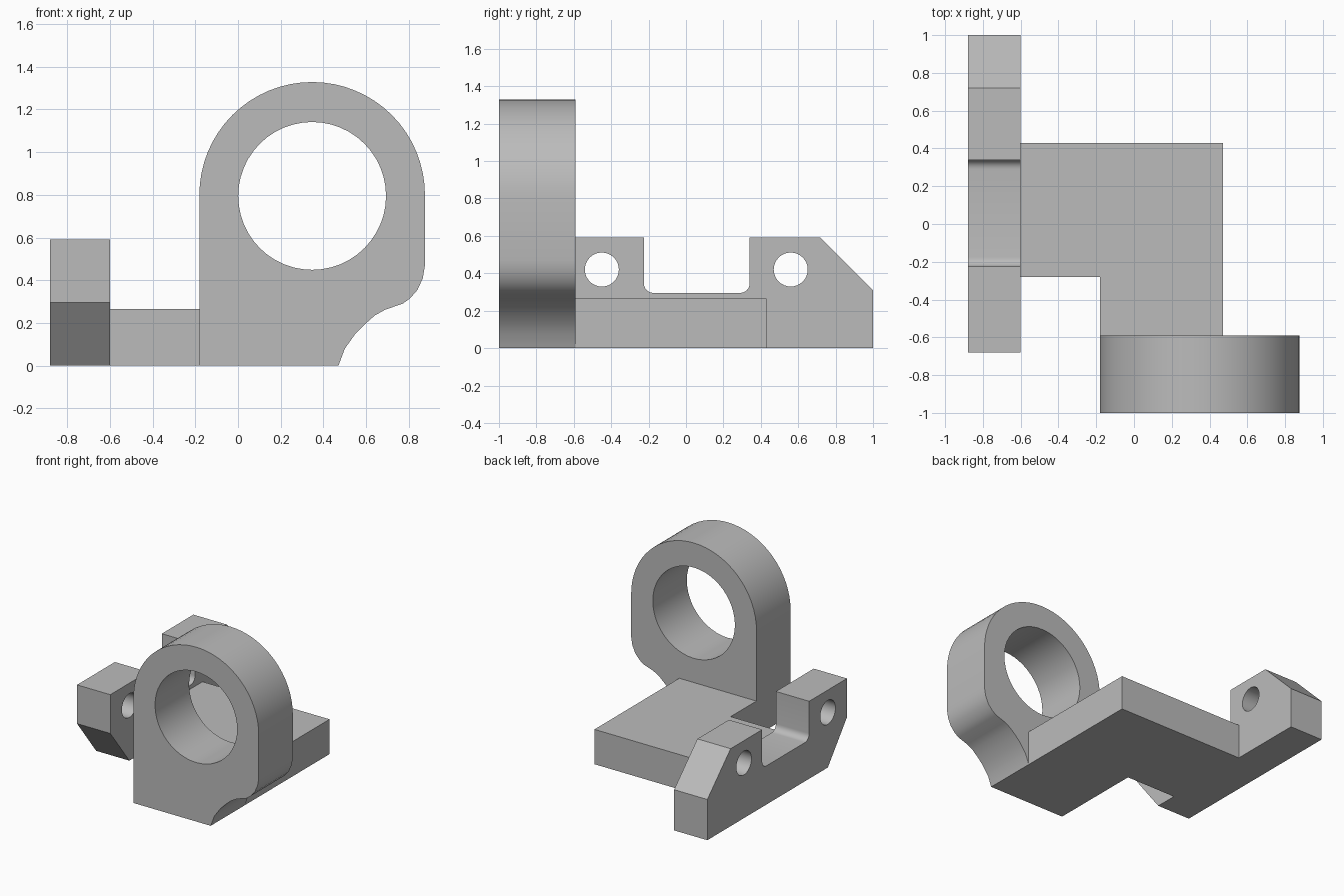
import bpy, bmesh
from math import sin, cos, radians
from mathutils import Vector

cube = bpy.data.objects.get("Cube")
if cube:
    bpy.data.objects.remove(cube, do_unlink=True)

GREY = (0.5, 0.5, 0.5, 1.0)
mat = bpy.data.materials.new("plain grey")
mat.use_nodes = True
mat.diffuse_color = GREY
mat.node_tree.nodes["Principled BSDF"].inputs["Base Color"].default_value = GREY


def arc(cu, cv, r, start, end, steps):
    """Points along an arc, angles in degrees."""
    angles = [radians(start + (end - start) * i / steps) for i in range(steps + 1)]
    return [(cu + r * cos(a), cv + r * sin(a)) for a in angles]


def circle(cu, cv, r, steps):
    return arc(cu, cv, r, 0, 360, steps)[:-1]


def extrude_profile(name, loops, place, depth):
    """Fill an outline with its holes, then extrude it into a solid."""
    bm = bmesh.new()
    edges = []
    for loop in loops:
        verts = [bm.verts.new(place(u, v)) for u, v in loop]
        edges += [bm.edges.new((a, b)) for a, b in zip(verts, verts[1:] + verts[:1])]
    bmesh.ops.triangle_fill(bm, edges=edges, use_beauty=True)
    result = bmesh.ops.extrude_face_region(bm, geom=bm.faces[:])
    moved = [g for g in result["geom"] if isinstance(g, bmesh.types.BMVert)]
    bmesh.ops.translate(bm, verts=moved, vec=Vector(depth))
    bmesh.ops.recalc_face_normals(bm, faces=bm.faces[:])
    mesh = bpy.data.meshes.new(name)
    bm.to_mesh(mesh)
    bm.free()
    mesh.materials.append(mat)
    obj = bpy.data.objects.new(name, mesh)
    bpy.context.collection.objects.link(obj)
    bpy.ops.object.select_all(action="DESELECT")
    obj.select_set(True)
    bpy.context.view_layer.objects.active = obj
    bpy.ops.object.shade_smooth_by_angle(angle=radians(25))
    return obj


# Upright ring mount with a scooped lower corner
ring = [(-0.18, 0), (0.47, 0), (0.5, 0.08), (0.55, 0.15), (0.595, 0.195),
        (0.64, 0.235), (0.69, 0.263), (0.77, 0.29), (0.805, 0.315),
        (0.84, 0.355), (0.865, 0.41), (0.875, 0.47)]
ring += arc(0.347, 0.8, 0.528, 0, 180, 32)
extrude_profile("ring_mount", [ring, circle(0.347, 0.795, 0.346, 48)],
                lambda u, v: (u, -1, v), (0, 0.41, 0))

# L-shaped base plate joining the ring mount to the rail
plate = [(-0.6, -0.28), (-0.18, -0.28), (-0.18, -0.59),
         (0.47, -0.59), (0.47, 0.43), (-0.6, 0.43)]
extrude_profile("base_plate", [plate], lambda u, v: (u, v, 0), (0, 0, 0.265))

# Side rail with two lugs, a rounded notch and chamfered ends
rail = [(-0.45, 0), (1, 0), (1, 0.31), (0.72, 0.59), (0.34, 0.59)]
rail += arc(0.29, 0.345, 0.05, 0, -90, 6)
rail += arc(-0.175, 0.345, 0.05, -90, -180, 6)
rail += [(-0.225, 0.59), (-0.68, 0.59), (-0.68, 0.295)]
pin_holes = [circle(y, 0.42, 0.091, 32) for y in (-0.45, 0.56)]
extrude_profile("side_rail", [rail] + pin_holes,
                lambda u, v: (-0.88, u, v), (0.28, 0, 0))
